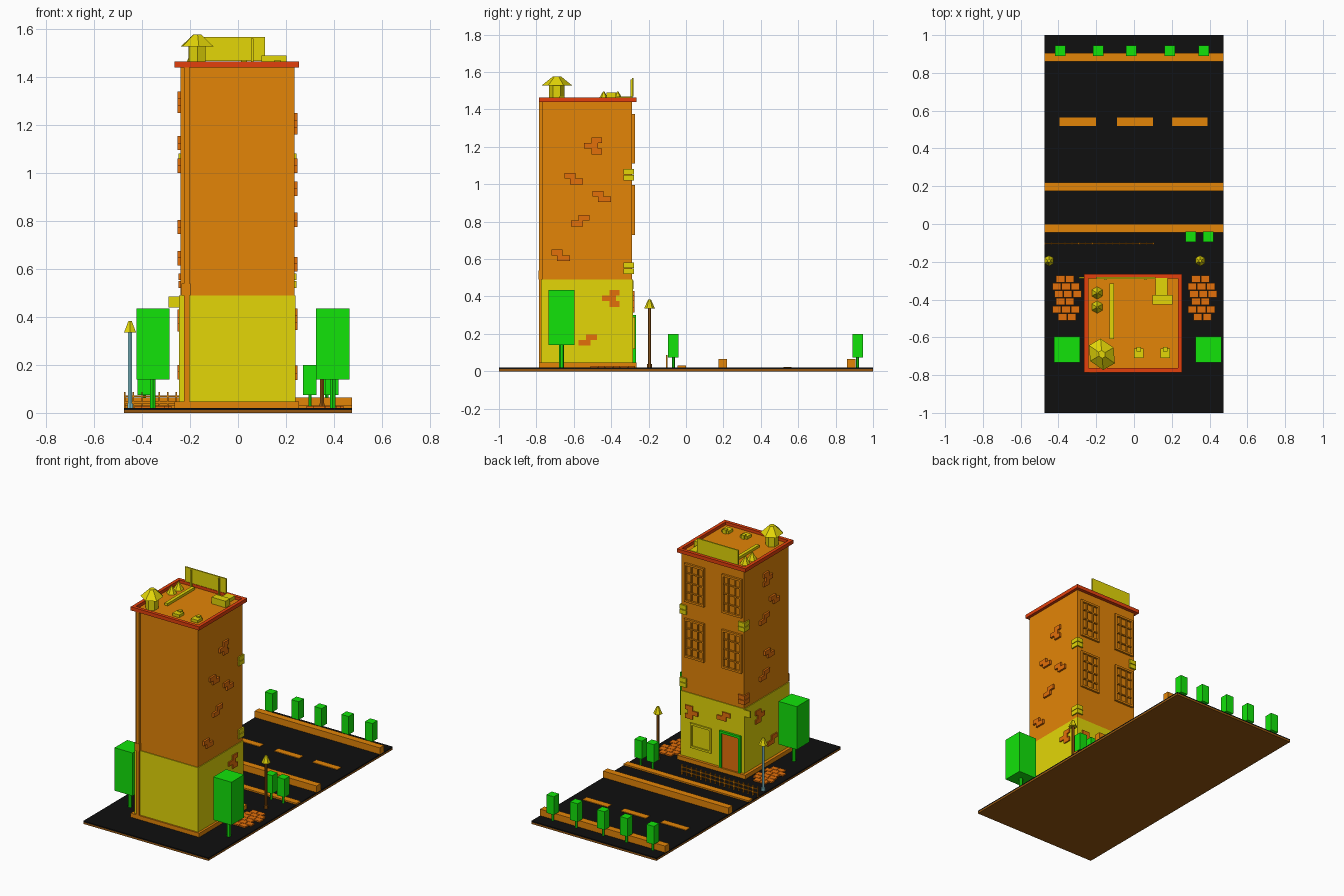
import bpy, bmesh, math
from mathutils import Matrix, Vector

if "Cube" in bpy.data.objects:
    bpy.data.objects.remove(bpy.data.objects["Cube"])


def material(name, r, g, b):
    m = bpy.data.materials.new(name)
    m.diffuse_color = [min(1, c / 225) ** 2.2 for c in (r, g, b)] + [1]
    m.use_nodes = True
    m.node_tree.nodes["Principled BSDF"].inputs["Base Color"].default_value = m.diffuse_color
    return m


ORANGE = material("orange", 200, 116, 14)
BRICK = material("brick", 200, 98, 16)
YELLOW = material("yellow", 200, 188, 14)
RED = material("red", 200, 58, 18)
GREEN = material("green", 22, 200, 16)
BLACK = material("asphalt", 20, 20, 20)
BROWN = material("brown", 130, 76, 20)
BLUE = material("pale_blue", 120, 180, 190)


def finish(name, bm, mat):
    me = bpy.data.meshes.new(name)
    bm.to_mesh(me)
    bm.free()
    me.materials.append(mat)
    ob = bpy.data.objects.new(name, me)
    bpy.context.collection.objects.link(ob)
    return ob


def boxes(name, mat, *bounds):
    """One object from boxes given as x0, x1, y0, y1, z0, z1."""
    bm = bmesh.new()
    for x0, x1, y0, y1, z0, z1 in bounds:
        mtx = Matrix.Translation(((x0 + x1) / 2, (y0 + y1) / 2, (z0 + z1) / 2))
        mtx = mtx @ Matrix.Diagonal((x1 - x0, y1 - y0, z1 - z0, 1))
        bmesh.ops.create_cube(bm, size=1, matrix=mtx)
    return finish(name, bm, mat)


def cone(name, mat, x, y, z0, z1, r0, r1, n=6, sx=1):
    bm = bmesh.new()
    mtx = Matrix.Translation((x, y, (z0 + z1) / 2)) @ Matrix.Diagonal((sx, 1, 1, 1))
    mtx = mtx @ Matrix.Rotation(math.pi / 2 if n == 6 else math.pi / 4, 4, "Z")
    bmesh.ops.create_cone(bm, cap_ends=True, segments=n, radius1=r0, radius2=max(r1, 0.001),
                          depth=z1 - z0, matrix=mtx)
    # put a corner on the y axis
    if n == 6 and abs(max(v.co.y for v in bm.verts) - y - max(r0, r1)) > 1e-4:
        bmesh.ops.rotate(bm, verts=bm.verts, cent=Vector((x, y, 0)),
                         matrix=Matrix.Rotation(math.pi / 6, 3, "Z"))
    return finish(name, bm, mat)


# Ground slab and road
boxes("base_underside", BROWN, (-.475, .475, -1, 1, 0, .012))
boxes("asphalt", BLACK, (-.475, .475, -1, 1, .012, .02))
for i, (y, h) in enumerate([(-.045, .03), (.175, .065), (.86, .065)]):
    boxes(f"curb_{i}", ORANGE, (-.475, .475, y, y + .045, .02, h))
boxes("road_dashes", ORANGE, *[(a, b, .52, .565, .02, .024)
                               for a, b in ((-.395, -.2), (-.09, .1), (.2, .39))])

# Building body
boxes("plinth", ORANGE, (-.265, .255, -.785, -.265, .02, .048))
boxes("lower_storey", YELLOW, (-.245, .24, -.775, -.283, .048, .49))
boxes("upper_storeys", ORANGE, (-.24, .235, -.77, -.288, .49, 1.445))
boxes("roof_rim", RED,
      (-.265, .255, -.785, -.762, 1.44, 1.465), (-.265, .255, -.288, -.265, 1.44, 1.465),
      (-.265, -.242, -.762, -.288, 1.44, 1.465), (.232, .255, -.762, -.288, 1.44, 1.465))
boxes("drain_pipe", ORANGE, (-.225, -.203, -.785, -.765, .048, 1.44),
      (-.235, -.198, -.788, -.765, .49, .54))

# Brick patches: each row is (start, end, bottom) along the wall
CROSS = [(-.015, .04, .015), (-.055, .02, -.015), (-.015, .04, -.045)]
STEP = [(-.05, .01, 0), (-.02, .05, -.03)]
RSTEP = [(-.01, .05, 0), (-.05, .015, -.03)]


def side_patch(name, x, y, z, rows, s):
    boxes(name, BRICK, *[(min(x, x - s * .02), max(x, x - s * .02), y + a, y + b, z + c, z + c + .03)
                         for a, b, c in rows])


right = [(-.49, 1.205, CROSS), (-.6, 1.03, STEP), (-.45, .935, STEP), (-.565, .805, RSTEP),
         (-.67, .62, STEP), (-.395, .39, CROSS), (-.525, .167, RSTEP)]
left = [(-.53, 1.295, CROSS), (-.61, 1.125, RSTEP), (-.5, 1.03, STEP), (-.55, .775, RSTEP),
        (-.5, .645, STEP), (-.44, .385, CROSS), (-.58, .17, STEP)]
for i, (y, z, rows) in enumerate(right):
    side_patch(f"right_brick_patch_{i}", .248, y, z, rows, 1)
for i, (y, z, rows) in enumerate(left):
    side_patch(f"left_brick_patch_{i}", -.253, y, z, rows, -1)
for i, (x, z, rows) in enumerate([(.16, .36, CROSS), (-.09, .4, STEP)]):
    boxes(f"facade_brick_patch_{i}", BRICK,
          *[(x + a, x + b, -.29, -.275, z + c, z + c + .03) for a, b, c in rows])

# Corner stones on the facade edges
for side, x0, x1 in (("left", -.249, -.2), ("right", .195, .244)):
    for z in (.52, 1.02):
        mat = BRICK if side == "left" and z < 1 else YELLOW
        boxes(f"{side}_corner_stones", mat,
              *[(x0, x1, -.335, -.277, z + d, z + d + .029) for d in (0, .033)])


# Windows and door on the facade
def window(name, mat, x0, x1, z0, z1, cols, rows):
    w, y0, y1 = .014, -.29, -.274
    bars = [(x0, x0 + w, y0, y1, z0, z1), (x1 - w, x1, y0, y1, z0, z1),
            (x0 + w, x1 - w, y0, y1, z0, z0 + w), (x0 + w, x1 - w, y0, y1, z1 - w, z1)]
    for i in range(1, cols):
        x = x0 + (x1 - x0) * i / cols
        bars.append((x - .004, x + .004, y0, y1 - .004, z0 + w, z1 - w))
    for i in range(1, rows):
        z = z0 + (z1 - z0) * i / rows
        bars.append((x0 + w, x1 - w, y0, y1 - .005, z - .004, z + .004))
    boxes(name, mat, *bars)


for x in (.058, -.226):
    for z in (.73, 1.11):
        window("upper_window", ORANGE, x, x + .15, z, z + .265, 3, 4)
window("shop_window", YELLOW, .003, .163, .12, .29, 1, 1)
boxes("door_frame", GREEN, (-.222, -.206, -.285, -.268, .048, .3),
      (-.08, -.064, -.285, -.268, .048, .3), (-.206, -.08, -.285, -.268, .284, .3))
boxes("door", BRICK, (-.206, -.08, -.285, -.276, .048, .284))
boxes("hanging_sign", YELLOW, (-.29, -.235, -.289, -.281, .44, .486))

# Roof equipment
cone("water_tank", YELLOW, -.17, -.69, 1.445, 1.53, .042, .042, sx=.95)
cone("water_tank_roof", YELLOW, -.17, -.69, 1.527, 1.577, .087, .022, sx=.82)
for y in (-.365, -.44):
    cone("roof_vent", YELLOW, -.195, y, 1.445, 1.495, .033, .004)
boxes("roof_pipe", YELLOW, (-.13, -.107, -.61, -.315, 1.445, 1.462))
boxes("air_unit", YELLOW, (.097, .203, -.425, -.375, 1.445, 1.49),
      (.115, .177, -.375, -.287, 1.445, 1.468))
for x in (.025, .165):
    boxes("roof_hatch", YELLOW, (x - .026, x + .026, -.71, -.66, 1.445, 1.464),
          (x - .012, x + .012, -.675, -.65, 1.445, 1.472))
boxes("billboard", YELLOW, (-.2, .113, -.29, -.281, 1.468, 1.568))
boxes("billboard_posts", YELLOW, *[(x - .005, x + .005, -.297, -.288, 1.445, 1.56)
                                   for x in (-.15, .06)])


# Trees and hedge plants
def tree(name, x, y, w, z0, z1, r):
    boxes(name + "_crown", GREEN, (x - w, x + w, y - w, y + w, z0, z1))
    cone(name + "_trunk", GREEN, x, y, .02, z0 + .005, r, r)


for x in (-.355, .395):
    tree("tree", x, -.665, .069, .14, .435, .013)
for x in (-.39, -.19, -.015, .19, .37):
    tree("bush", x, .917, .028, .075, .2, .008)
for x in (.3, .392):
    tree("bush", x, -.068, .028, .075, .2, .008)

# Street lamps
for x, mat in ((-.45, BLUE), (.35, BROWN)):
    cone("lamp_post", mat, x, -.195, .02, .345, .009, .009)
    cone("lamp_base", mat, x, -.195, .02, .04, .013, .013)
    cone("lamp_head", YELLOW, x, -.195, .335, .383, .029, .008)

# Picket fence
n = 16
boxes("fence", ORANGE, (-.475, .105, -.106, -.1, .04, .047), (-.475, .105, -.106, -.1, .066, .073),
      *[(-.475 + i * .574 / n, -.469 + i * .574 / n, -.108, -.098, .02, .087) for i in range(n + 1)])

# Staggered brick paving on both sides
for cx in (-.357, .36):
    bricks = []
    for r in range(6):
        start, count = ((-.045, 2), (-.075, 3), (-.055, 2))[r % 3]
        if r == 3:
            start, count = -.065, 3
        for k in range(count):
            x, y = cx + start + k * .049, -.51 + r * .04
            bricks.append((x, x + .046, y, y + .037, .02, .029))
    boxes("brick_paving", BRICK, *bricks)
